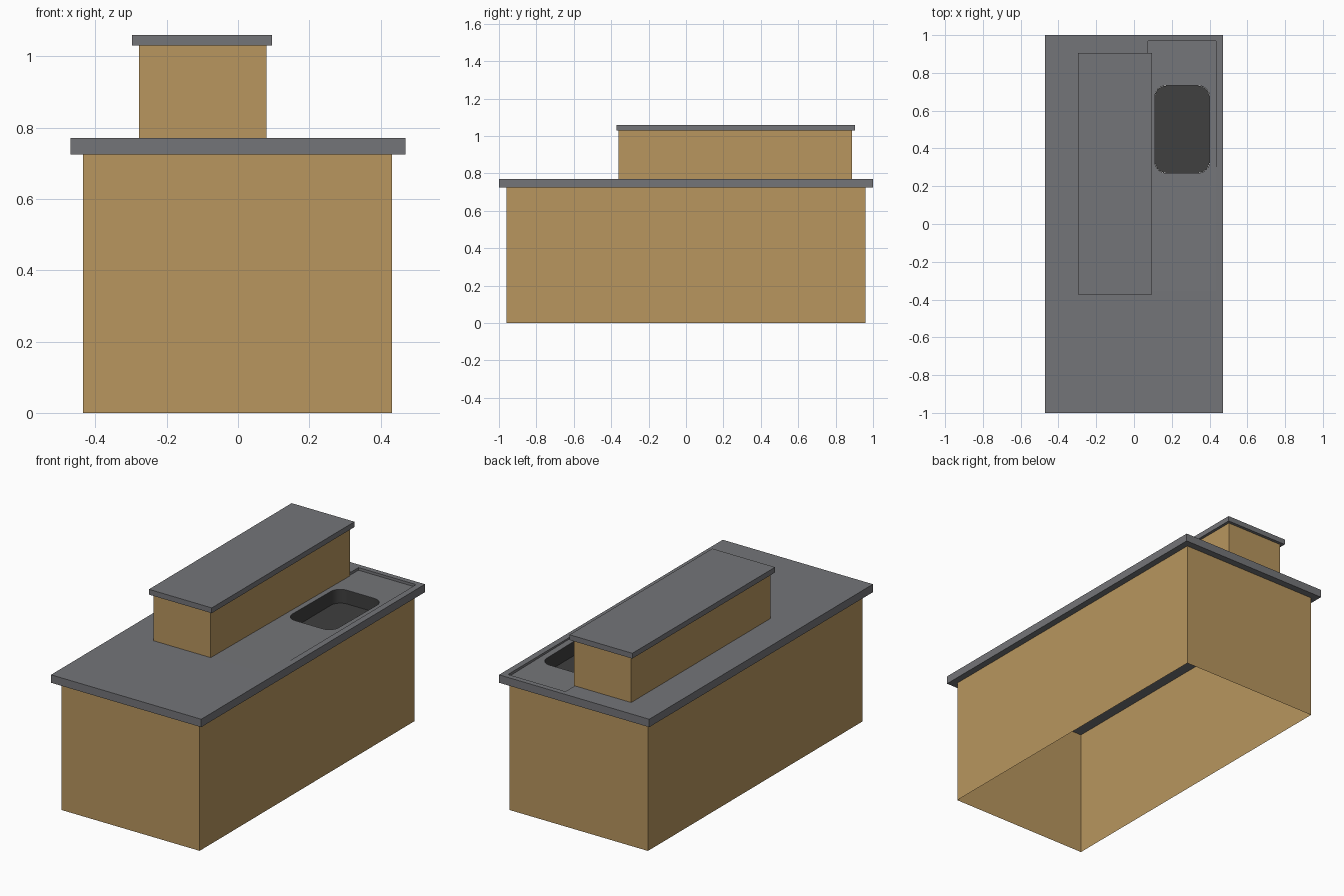
import bpy, bmesh, math

if "Cube" in bpy.data.objects:
    bpy.data.objects.remove(bpy.data.objects["Cube"])


def material(name, rgb):
    m = bpy.data.materials.new(name)
    m.diffuse_color = (*rgb, 1)
    m.use_nodes = True
    m.node_tree.nodes["Principled BSDF"].inputs["Base Color"].default_value = m.diffuse_color
    return m


wood = material("tan_wood", (0.48, 0.305, 0.112))
stone = material("grey_stone", (0.175, 0.178, 0.19))
dark = material("dark_basin", (0.05, 0.05, 0.05))


def finish(name, bm, mat):
    bmesh.ops.recalc_face_normals(bm, faces=bm.faces)
    me = bpy.data.meshes.new(name)
    bm.to_mesh(me)
    bm.free()
    me.materials.append(mat)
    ob = bpy.data.objects.new(name, me)
    bpy.context.collection.objects.link(ob)
    return ob


def prism(name, outline, bottom, top, mat, caps="tb"):
    """Extruded outline; bottom and top are functions of y, caps choose the closed ends."""
    bm = bmesh.new()
    lo = [bm.verts.new((x, y, bottom(y))) for x, y in outline]
    hi = [bm.verts.new((x, y, top(y))) for x, y in outline]
    n = len(outline)
    for i in range(n):
        j = (i + 1) % n
        bm.faces.new((lo[i], lo[j], hi[j], hi[i]))
    if "b" in caps:
        bm.faces.new(lo[::-1])
    if "t" in caps:
        bm.faces.new(hi)
    return finish(name, bm, mat)


def rect(x0, x1, y0, y1):
    return [(x0, y0), (x1, y0), (x1, y1), (x0, y1)]


def rounded(x0, x1, y0, y1, r, steps=8):
    pts = []
    corners = [(x1 - r, y1 - r), (x0 + r, y1 - r), (x0 + r, y0 + r), (x1 - r, y0 + r)]
    for k, (cx, cy) in enumerate(corners):
        for s in range(steps + 1):
            a = math.pi / 2 * (k + s / steps)
            pts.append((cx + r * math.cos(a), cy + r * math.sin(a)))
    return pts


def flat(z):
    return lambda y: z


def drain(y):
    """Height of the sloping drainboard."""
    return 0.769 - 0.014 * (y + 0.355) / 1.325


# Lower cabinet: walls only, open underneath
prism("cabinet", rect(-0.434, 0.432, -0.96, 0.96), flat(0), flat(0.726), wood, caps="")

# Worktop with sloping drainboard recess and sink opening
worktop = prism("worktop", rect(-0.47, 0.47, -1, 1), flat(0.725), flat(0.77), stone)
cutters = [
    prism("drain_cutter", rect(0.075, 0.435, -0.355, 0.97), drain, flat(0.85), stone),
    prism("sink_cutter", rounded(0.11, 0.40, 0.27, 0.733, 0.06), flat(0.6), flat(0.9), stone),
]
for c in cutters:
    c.hide_render = True
    mod = worktop.modifiers.new(c.name, "BOOLEAN")
    mod.operation = "DIFFERENCE"
    mod.solver = "EXACT"
    mod.object = c
bpy.context.view_layer.update()
cut_mesh = bpy.data.meshes.new_from_object(
    worktop.evaluated_get(bpy.context.evaluated_depsgraph_get()))
worktop.modifiers.clear()
worktop.data = cut_mesh
for c in cutters:
    bpy.data.objects.remove(c)

# Sink basin, open on top
basin = prism("sink_basin", rounded(0.111, 0.399, 0.271, 0.732, 0.059),
              flat(0.68), lambda y: drain(y) - 0.0005, dark, caps="b")
for f in basin.data.polygons:
    f.use_smooth = len(f.vertices) == 4 and f.area < 0.003

# Raised cupboard and its shelf top
prism("upper_box", rect(-0.278, 0.08, -0.36, 0.887), flat(0.755), flat(1.031), wood, caps="")
prism("upper_shelf", rect(-0.297, 0.096, -0.372, 0.904), flat(1.03), flat(1.06), stone)
